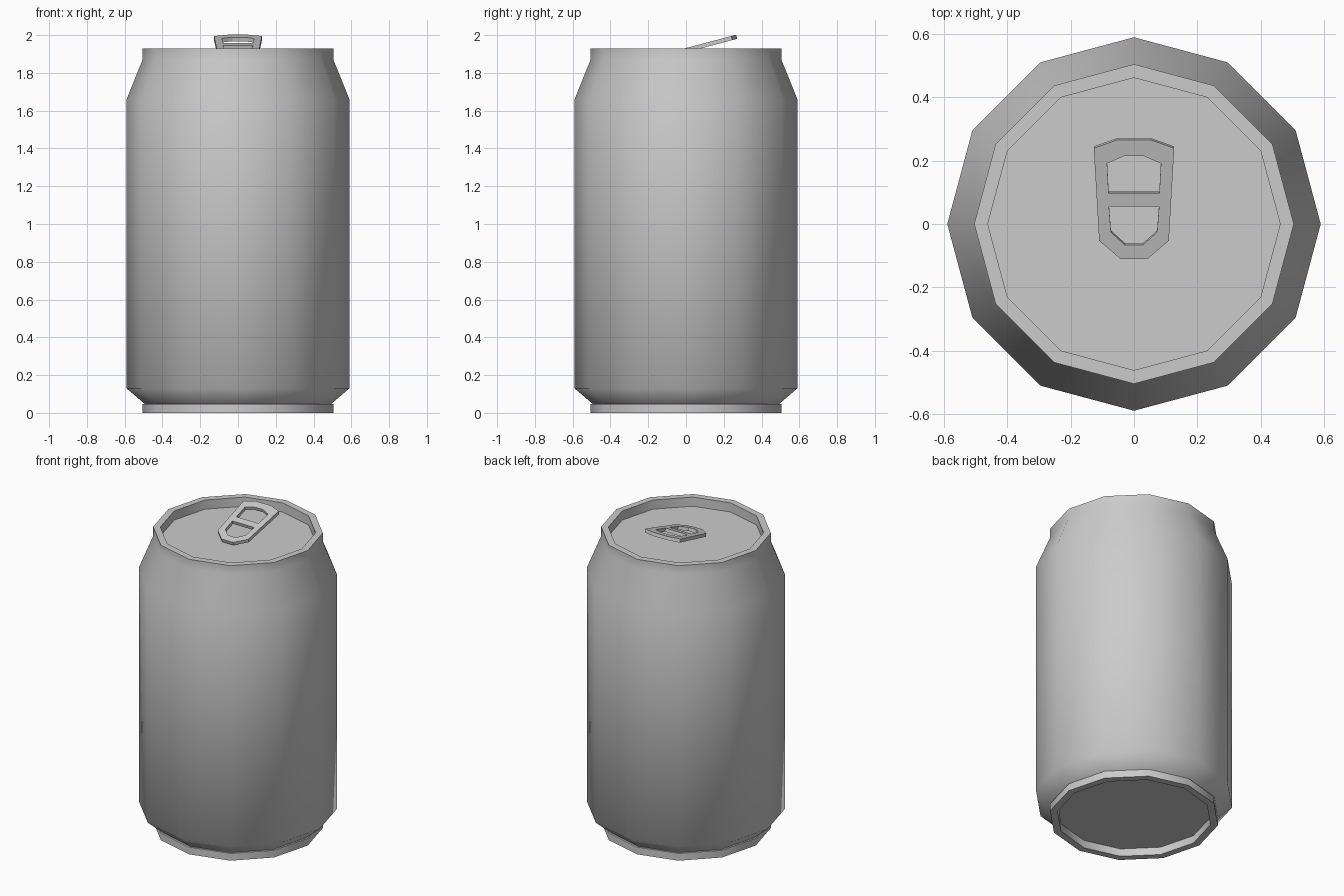
import bpy, bmesh, math

if "Cube" in bpy.data.objects:
    bpy.data.objects.remove(bpy.data.objects["Cube"])

SIDES = 12


def lathe(name, profile):
    """Revolve (radius, z) points around z and cap both ends."""
    bm = bmesh.new()
    rings = []
    for r, z in profile:
        angles = [2 * math.pi * i / SIDES for i in range(SIDES)]
        rings.append([bm.verts.new((r * math.cos(a), r * math.sin(a), z)) for a in angles])
    for low, high in zip(rings, rings[1:]):
        for i in range(SIDES):
            j = (i + 1) % SIDES
            bm.faces.new((low[i], low[j], high[j], high[i]))
    bm.faces.new(rings[0][::-1])
    bm.faces.new(rings[-1])
    bmesh.ops.recalc_face_normals(bm, faces=bm.faces)
    mesh = bpy.data.meshes.new(name)
    bm.to_mesh(mesh)
    bm.free()
    obj = bpy.data.objects.new(name, mesh)
    bpy.context.collection.objects.link(obj)
    return obj


def select_only(obj):
    bpy.ops.object.select_all(action='DESELECT')
    obj.select_set(True)
    bpy.context.view_layer.objects.active = obj


# Can body: recessed base, foot ring, wall, shoulder, rim, recessed lid
body = lathe("can_body", [
    (0.46, 0.05), (0.46, 0.0), (0.505, 0.0), (0.505, 0.047), (0.493, 0.047),
    (0.59, 0.13), (0.59, 1.66), (0.505, 1.87), (0.505, 1.93), (0.462, 1.93),
    (0.462, 1.87),
])
select_only(body)
bpy.ops.object.shade_smooth_by_angle(angle=math.radians(50))

# Pull tab: right half of each outline, mirrored in x; a filled curve leaves the holes open
tilt = math.radians(14.9)
thickness = 0.022
outlines = [
    [(0.055, 0.268), (0.127, 0.242), (0.11, -0.05), (0.042, -0.108)],
    [(0.03, 0.218), (0.085, 0.194), (0.08, 0.1)],
    [(0.079, 0.058), (0.073, -0.023), (0.028, -0.064)],
]
curve = bpy.data.curves.new("pull_tab", 'CURVE')
curve.dimensions = '2D'
curve.fill_mode = 'BOTH'
curve.extrude = thickness / 2
for half in outlines:
    points = half + [(-x, y) for x, y in reversed(half)]
    spline = curve.splines.new('POLY')
    spline.points.add(len(points) - 1)
    for p, (x, y) in zip(spline.points, points):
        p.co = (x, y / math.cos(tilt), 0, 1)
    spline.use_cyclic_u = True
tab = bpy.data.objects.new("pull_tab", curve)
bpy.context.collection.objects.link(tab)
tab.rotation_euler.x = tilt
tab.location.z = 1.931 - thickness / 2
select_only(tab)
bpy.ops.object.convert(target='MESH')
bpy.ops.object.shade_flat()
